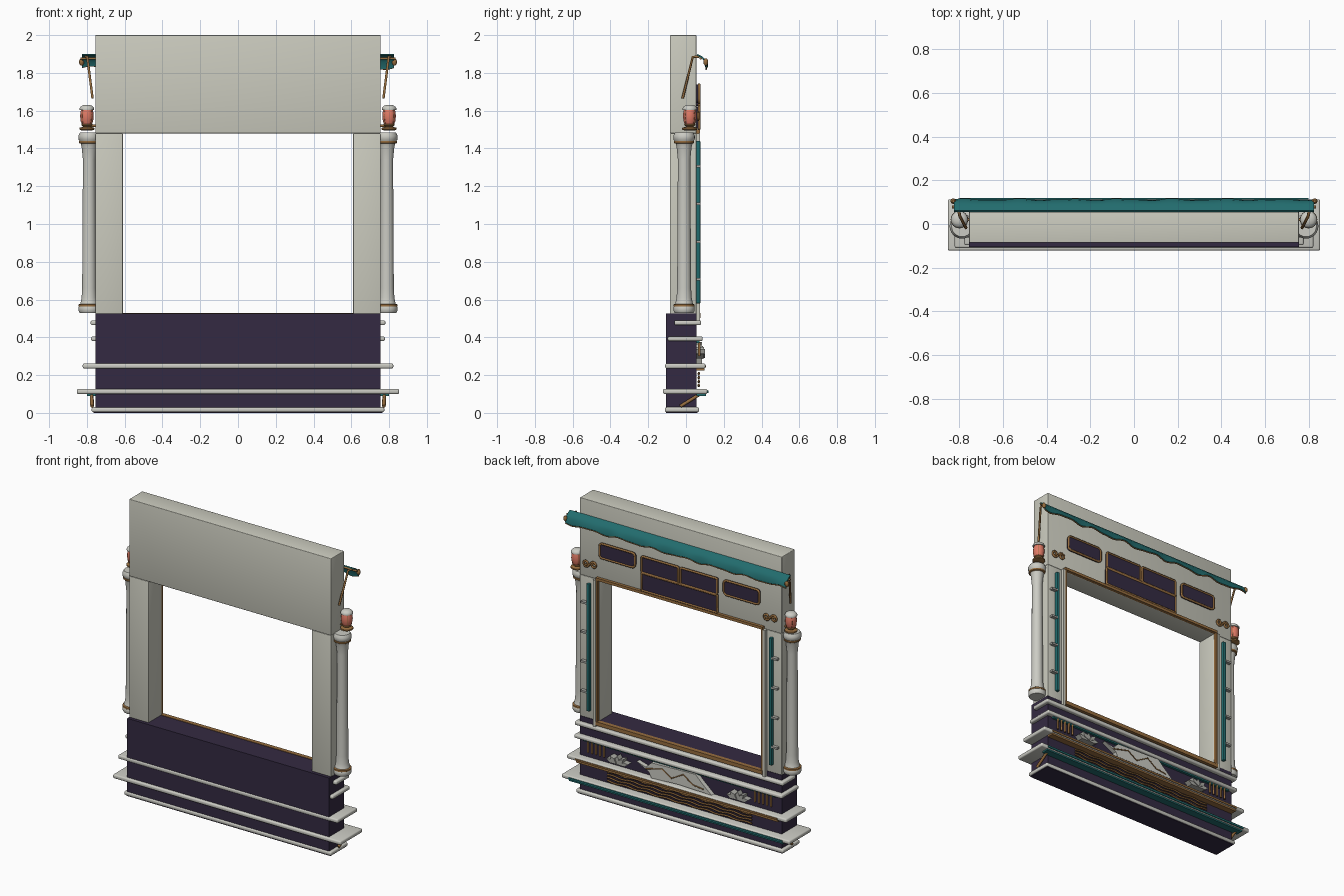
import bpy, bmesh, math
from mathutils import Vector

if "Cube" in bpy.data.objects:
    bpy.data.objects.remove(bpy.data.objects["Cube"])


def colour(name, rgb):
    m = bpy.data.materials.new(name)
    m.diffuse_color = (*rgb, 1)
    m.use_nodes = True
    m.node_tree.nodes["Principled BSDF"].inputs["Base Color"].default_value = m.diffuse_color
    return m


CREAM = colour("cream plaster", (0.60, 0.60, 0.52))
STONE = colour("pale stone", (0.60, 0.60, 0.55))
PURPLE = colour("deep purple", (0.034, 0.023, 0.054))
TEAL = colour("teal", (0.016, 0.15, 0.155))
GOLD = colour("aged gold", (0.31, 0.155, 0.05))
CORAL = colour("coral glass", (0.76, 0.20, 0.135))
GREY = colour("warm grey", (0.40, 0.40, 0.37))
WALL = 0.055  # y of the decorated wall


def finish(name, bm, mat, smooth=False):
    bmesh.ops.recalc_face_normals(bm, faces=bm.faces)
    me = bpy.data.meshes.new(name)
    bm.to_mesh(me)
    bm.free()
    ob = bpy.data.objects.new(name, me)
    bpy.context.collection.objects.link(ob)
    me.materials.append(mat)
    if smooth:
        bpy.context.view_layer.objects.active = ob
        ob.select_set(True)
        bpy.ops.object.shade_smooth_by_angle(angle=math.radians(40))
        ob.select_set(False)
    return ob


def box(name, xs, ys, zs, mat, bevel=0.0):
    bm = bmesh.new()
    bmesh.ops.create_cube(bm, size=1)
    for v in bm.verts:
        v.co = [(a + b) / 2 + c * abs(b - a) for c, (a, b) in zip(v.co, (xs, ys, zs))]
    if bevel:
        bmesh.ops.bevel(bm, geom=bm.edges[:], offset=bevel, segments=3, profile=0.5, affect='EDGES')
    return finish(name, bm, mat, bevel > 0)


def lathe(name, x, y, profile, mat, n=24):
    bm = bmesh.new()
    rings = [[bm.verts.new((x + r * math.cos(2 * math.pi * i / n), y + r * math.sin(2 * math.pi * i / n), z))
              for i in range(n)] for r, z in profile]
    for a, b in zip(rings, rings[1:]):
        for i in range(n):
            bm.faces.new((a[i], a[(i + 1) % n], b[(i + 1) % n], b[i]))
    bm.faces.new(rings[0])
    bm.faces.new(rings[-1])
    return finish(name, bm, mat, True)


def tube(name, points, r, mat, cyclic=False):
    cu = bpy.data.curves.new(name, 'CURVE')
    cu.dimensions = '3D'
    cu.bevel_depth = r
    cu.bevel_resolution = 1
    cu.use_fill_caps = True
    sp = cu.splines.new('POLY')
    sp.points.add(len(points) - 1)
    for p, q in zip(sp.points, points):
        p.co = (*q, 1)
    sp.use_cyclic_u = cyclic
    cu.materials.append(mat)
    ob = bpy.data.objects.new(name, cu)
    bpy.context.collection.objects.link(ob)
    bpy.context.view_layer.objects.active = ob
    ob.select_set(True)
    bpy.ops.object.convert(target='MESH')
    bpy.context.object.select_set(False)


def plate(name, outline, y0, y1, mat):
    """Flat x-z outline given thickness along y."""
    bm = bmesh.new()
    f = bm.faces.new([bm.verts.new((x, y0, z)) for x, z in outline])
    ex = bmesh.ops.extrude_face_region(bm, geom=[f])
    for v in ex['geom']:
        if isinstance(v, bmesh.types.BMVert):
            v.co.y = y1
    return finish(name, bm, mat)


def rounded(cx, cz, w, h, r):
    pts = []
    for k, (sx, sz) in enumerate(((1, 1), (-1, 1), (-1, -1), (1, -1))):
        for j in range(5):
            a = math.pi / 2 * (k + j / 4)
            pts.append((cx + sx * (w / 2 - r) + r * math.cos(a), cz + sz * (h / 2 - r) + r * math.sin(a)))
    return pts


def sign(name, cx, cz, w, h, r):
    plate(name + "_panel", rounded(cx, cz, w, h, r), WALL, 0.072, PURPLE)
    tube(name + "_frame", [(x, 0.07, z) for x, z in rounded(cx, cz, w, h, r)], 0.0075, GOLD, True)


# Main body
box("header", (-0.755, 0.755), (-0.085, WALL), (1.48, 2.0), CREAM, 0.004)
box("counter", (-0.755, 0.755), (-0.105, WALL), (0.0, 0.525), PURPLE)

# Ledges round the counter: half width, front, back, bottom, top
for i, (w, ya, yb, za, zb) in enumerate(((0.775, -0.112, 0.07, 0.004, 0.03), (0.853, -0.122, 0.113, 0.1, 0.127),
                                         (0.822, -0.11, 0.103, 0.235, 0.262), (0.778, -0.097, 0.088, 0.38, 0.405),
                                         (0.78, -0.062, 0.08, 0.464, 0.49))):
    box(f"ledge_{i}", (-w, w), (ya, yb), (za, zb), STONE, 0.009)

# Purple underside of the plinth
box("plinth_underside", (-0.765, 0.765), (-0.104, 0.062), (0.0, 0.006), PURPLE)

# Coloured trims under and along the ledges
for name, w, ya, yb, za, zb, mat in (("lower_teal_trim", 0.80, WALL, 0.105, 0.09, 0.101, TEAL),
                                     ("lower_teal_band", 0.80, 0.10, 0.118, 0.105, 0.118, TEAL),
                                     ("middle_gold_trim", 0.755, WALL, 0.098, 0.224, 0.236, GOLD),
                                     ("middle_gold_band", 0.755, 0.09, 0.107, 0.241, 0.252, GOLD),
                                     ("upper_teal_trim", 0.72, WALL, 0.072, 0.37, 0.381, TEAL)):
    box(name, (-w, w), (ya, yb), (za, zb), mat)

# Wavy gold lines on the lower counter
for k in range(4):
    z = 0.145 + 0.021 * k
    tube(f"wave_line_{k}", [(-0.54 + i * 0.0216, 0.068, z + 0.004 * math.sin(i * 0.9 + k)) for i in range(51)], 0.006, GOLD)

# Gold frame of the opening
box("frame_top", (-0.624, 0.624), (0.05, 0.075), (1.481, 1.499), GOLD)
box("frame_sill", (-0.624, 0.624), (0.05, 0.078), (0.503, 0.528), GOLD)

# Signs over the opening
for s in (1, -1):
    tag = "left" if s < 0 else "right"
    sign(tag + "_outer_sign", s * 0.465, 1.69, 0.265, 0.097, 0.022)
    sign(tag + "_centre_sign", s * 0.145, 1.68, 0.272, 0.108, 0.008)
sign("wide_sign", 0, 1.563, 0.565, 0.117, 0.005)

# Counter plaque with zigzag inlay
plate("plaque", [(0.31, 0.345), (0.24, 0.325), (0.20, 0.365), (-0.13, 0.375), (-0.17, 0.335),
                 (-0.25, 0.265), (0.0, 0.272), (0.20, 0.262), (0.22, 0.30)], WALL, 0.085, STONE)
tube("plaque_zigzag", [(x, 0.086, z) for x, z in ((0.24, 0.315), (0.12, 0.345), (0.05, 0.30), (-0.04, 0.35),
                                                 (-0.11, 0.30), (-0.19, 0.29))], 0.004, GOLD)

for s in (1, -1):
    tag = "left" if s < 0 else "right"
    # Jamb, pilaster edge and teal inlay
    box(tag + "_jamb", (s * 0.61, s * 0.755), (-0.085, WALL), (0.525, 1.48), CREAM, 0.003)
    box(tag + "_frame_side", (s * 0.612, s * 0.624), (0.05, 0.072), (0.528, 1.482), GOLD)
    box(tag + "_pilaster_edge", (s * 0.626, s * 0.644), (0.05, 0.075), (0.49, 1.48), CREAM)
    box(tag + "_teal_strip", (s * 0.672, s * 0.694), (0.05, 0.076), (0.58, 1.44), TEAL, 0.004)
    for k in range(4):
        z = 0.7 + 0.2 * k
        box(tag + "_clip", (s * 0.69, s * 0.735), (0.05, 0.078), (z, z + 0.013), GREY)

    # Column with moulded ends and gold rings
    cx, cy = s * 0.788, -0.01
    lathe(tag + "_column", cx, cy, [(0.05, 0.53), (0.056, 0.54), (0.056, 0.56), (0.047, 0.575), (0.04, 0.61),
                                    (0.037, 0.66), (0.033, 1.34), (0.04, 1.41), (0.047, 1.435), (0.056, 1.447),
                                    (0.057, 1.468), (0.048, 1.484)], STONE)
    for z, r in ((0.568, 0.056), (1.434, 0.053)):
        lathe(tag + "_column_ring", cx, cy, [(r - 0.006, z - 0.009), (r, z - 0.005), (r, z + 0.005), (r - 0.006, z + 0.009)], GOLD)

    # Lantern
    lx, ly = s * 0.80, 0.02
    lathe(tag + "_lantern_base", lx, ly, [(0.03, 1.496), (0.04, 1.5), (0.04, 1.509), (0.02, 1.515), (0.03, 1.524), (0.028, 1.53)], GOLD)
    lathe(tag + "_lantern_glass", lx, ly, [(0.026, 1.527), (0.033, 1.545), (0.036, 1.57), (0.034, 1.593), (0.03, 1.608)], CORAL)
    lathe(tag + "_lantern_cap", lx, ly, [(0.038, 1.604), (0.039, 1.611), (0.034, 1.62), (0.024, 1.628), (0.008, 1.631)], STONE)
    for k in range(4):
        a = math.pi / 4 + k * math.pi / 2
        tube(tag + "_lantern_rib", [(lx + r * math.cos(a), ly + r * math.sin(a), z)
                                    for r, z in ((0.03, 1.53), (0.036, 1.57), (0.031, 1.607))], 0.0015, GOLD)
    tube(tag + "_lantern_arm", [(s * 0.74, 0.02, 1.52), (lx, ly, 1.52)], 0.007, GOLD)

    # Awning strut and end knob
    tube(tag + "_awning_strut", [(s * 0.77, -0.018, 1.665), (s * 0.798, 0.036, 1.885), (s * 0.805, 0.07, 1.885)], 0.007, GOLD)
    lathe(tag + "_awning_knob", s * 0.828, 0.105, [(0.006, 1.84), (0.013, 1.85), (0.013, 1.865), (0.006, 1.875)], GOLD, 10)
    # Slanted foot bracket
    tube(tag + "_foot_bracket", [(s * 0.772, -0.03, 0.035), (s * 0.775, 0.075, 0.1)], 0.01, GOLD)

    # Scroll ornament: two spirals joined in the middle
    pts = []
    for d in (1, -1):
        arm = [(s * 0.675 + d * (0.028 + (0.024 - 0.016 * t / 16) * math.cos(math.pi + t * 0.55)), 0.064,
                1.572 + d * (0.024 - 0.016 * t / 16) * math.sin(math.pi + t * 0.55)) for t in range(17)]
        pts = pts + arm if pts else arm[::-1]
    tube(tag + "_scroll", pts, 0.007, GOLD)

    # Fan of leaves and row of small balusters on the counter
    for k in range(5):
        a = math.radians(20 + 35 * k)
        c = Vector((s * 0.45, 0.29))
        d, n = Vector((math.cos(a) * 1.5, math.sin(a))), Vector((-math.sin(a), math.cos(a)))
        leaf = [c, c + d * 0.035 + n * 0.014, c + d * 0.058, c + d * 0.035 - n * 0.014]
        plate(tag + "_leaf", leaf, WALL, 0.095 + 0.006 * (k % 2), GREY)
    for k in range(5):
        x = s * (0.565 + 0.03 * k)
        tube(tag + "_baluster", [(x, 0.07, 0.30), (x, 0.07, 0.375)], 0.007, GOLD)

# Awning: sloping cloth with a rippled hem
N = 96
bm = bmesh.new()
rows, hem = [], []
for i in range(N + 1):
    x = -0.825 + 1.65 * i / N
    w = math.sin(2 * math.pi * 7 * i / N) * 0.7 + 0.3 * math.sin(2 * math.pi * 12 * i / N)
    prof = [(0.062, 1.9), (0.088, 1.886), (0.108 + 0.002 * w, 1.864), (0.113 + 0.004 * w, 1.833 + 0.010 * w)]
    under = [(y - 0.006, z - 0.006) for y, z in reversed(prof)]
    rows.append([bm.verts.new((x, y, z)) for y, z in prof + under])
    hem.append((x, prof[3][0] - 0.003, prof[3][1] - 0.005))
for a, b in zip(rows, rows[1:]):
    for j in range(8):
        bm.faces.new((a[j], a[(j + 1) % 8], b[(j + 1) % 8], b[j]))
bm.faces.new(rows[0])
bm.faces.new(rows[-1])
finish("awning", bm, TEAL, True)
tube("awning_hem", hem, 0.0035, GOLD)
tube("awning_rail", [(-0.835, 0.078, 1.876), (0.835, 0.078, 1.876)], 0.007, GOLD)
